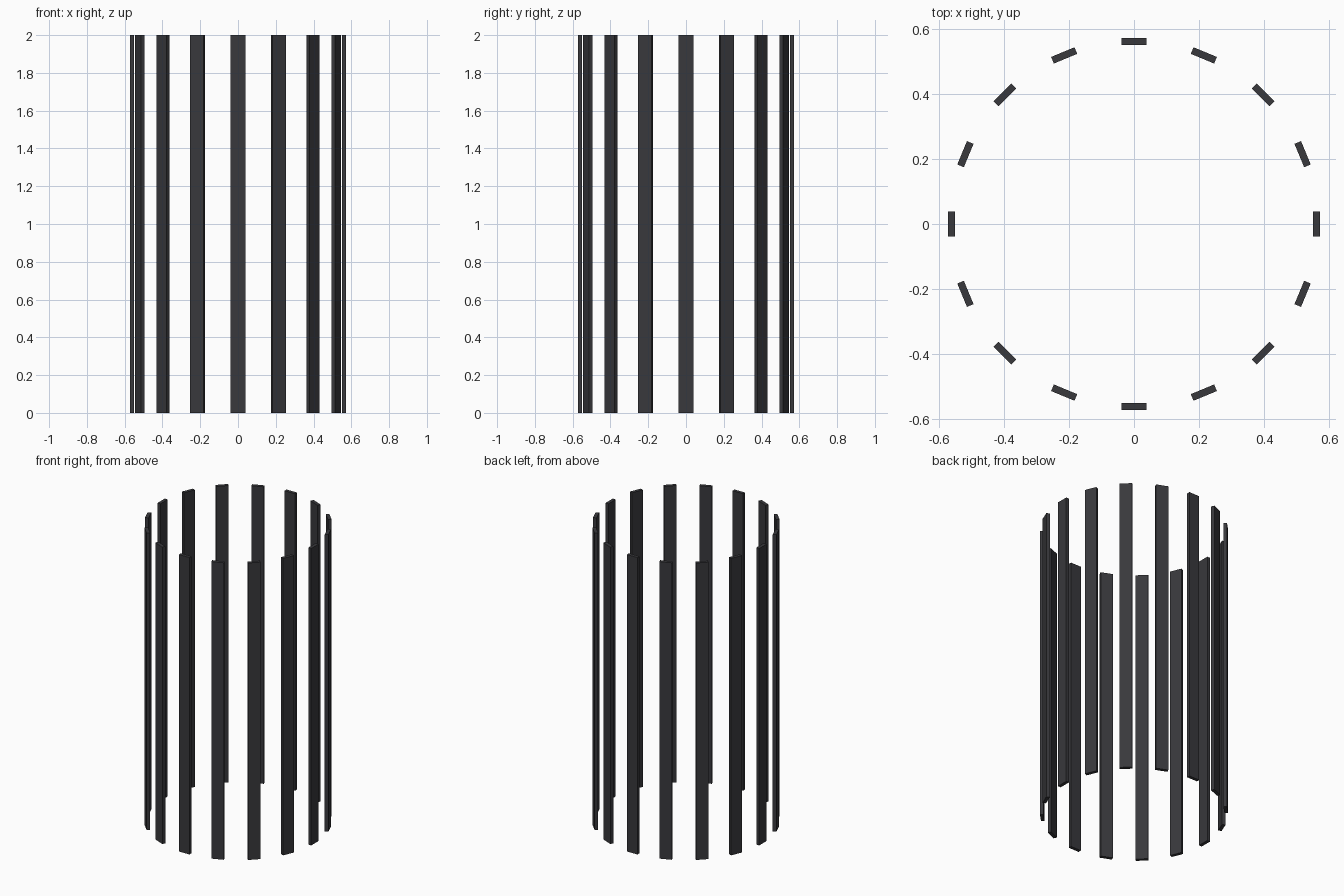
import bpy
import bmesh
from math import pi
from mathutils import Matrix

if "Cube" in bpy.data.objects:
    bpy.data.objects.remove(bpy.data.objects["Cube"])

COUNT, RADIUS = 16, 0.562
WIDTH, THICKNESS, HEIGHT = 0.078, 0.022, 2.0

dark = bpy.data.materials.new("dark_grey")
dark.diffuse_color = (0.04, 0.04, 0.045, 1)
dark.use_nodes = True
dark.node_tree.nodes["Principled BSDF"].inputs["Base Color"].default_value = dark.diffuse_color

# One upright slat, shared by the whole ring
mesh = bpy.data.meshes.new("slat")
bm = bmesh.new()
bmesh.ops.create_cube(bm, size=1, matrix=Matrix.Translation((RADIUS, 0, HEIGHT / 2))
                      @ Matrix.Diagonal((THICKNESS, WIDTH, HEIGHT, 1)))
bm.to_mesh(mesh)
bm.free()
mesh.materials.append(dark)

# Ring of slats facing outward
for i in range(COUNT):
    slat = bpy.data.objects.new(f"slat_{i + 1:02d}", mesh)
    slat.rotation_euler.z = 2 * pi * i / COUNT
    bpy.context.collection.objects.link(slat)
